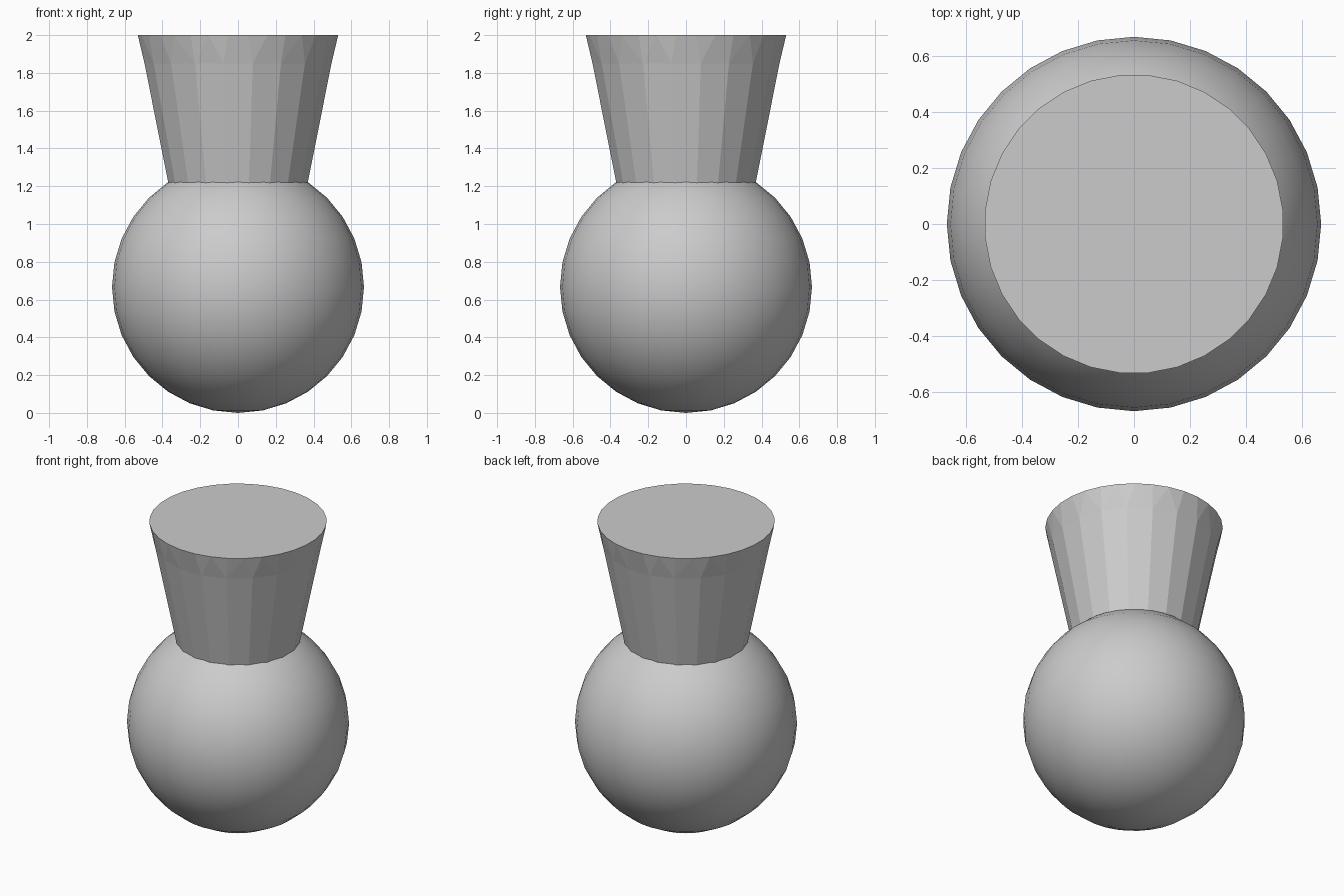
import bpy
import bmesh
from math import cos, sin, pi

cube = bpy.data.objects.get("Cube")
if cube:
    bpy.data.objects.remove(cube)

grey = bpy.data.materials.new("plain_grey")
grey.use_nodes = True
color = (0.6, 0.6, 0.6, 1)
grey.diffuse_color = color
grey.node_tree.nodes["Principled BSDF"].inputs["Base Color"].default_value = color


def ring(bm, sides, radius, z, offset=0.0):
    """Add a regular ring of vertices."""
    angles = [2 * pi * (i + offset) / sides for i in range(sides)]
    return [bm.verts.new((radius * cos(a), radius * sin(a), z)) for a in angles]


# Round ball
bpy.ops.mesh.primitive_uv_sphere_add(segments=32, ring_count=16, radius=0.667,
                                     location=(0, 0, 0.667))
ball = bpy.context.object
ball.name = "ball"
bpy.ops.object.shade_smooth()
ball.data.materials.append(grey)

# Flared neck: coarse facets below, triangulated up to a finer rim
bm = bmesh.new()
middle = ring(bm, 20, 0.501, 1.85, 0.5)
rim = ring(bm, 32, 0.533, 2.0, 0.5)
bmesh.ops.convex_hull(bm, input=middle + rim)
inner = set(middle)
caps = [f for f in bm.faces if set(f.verts) <= inner]
bmesh.ops.delete(bm, geom=caps, context='FACES_ONLY')
loose = [e for e in bm.edges if not e.link_faces]
bmesh.ops.delete(bm, geom=loose, context='EDGES')
base = ring(bm, 20, 0.354, 1.12, 0.5)
for i in range(20):
    j = (i + 1) % 20
    bm.faces.new((base[i], base[j], middle[j], middle[i]))
bm.faces.new(base[::-1])
bmesh.ops.dissolve_limit(bm, angle_limit=0.001, verts=bm.verts[:], edges=bm.edges[:])
bmesh.ops.recalc_face_normals(bm, faces=bm.faces[:])
mesh = bpy.data.meshes.new("flared_neck")
bm.to_mesh(mesh)
bm.free()
mesh.materials.append(grey)
neck = bpy.data.objects.new("flared_neck", mesh)
bpy.context.collection.objects.link(neck)
